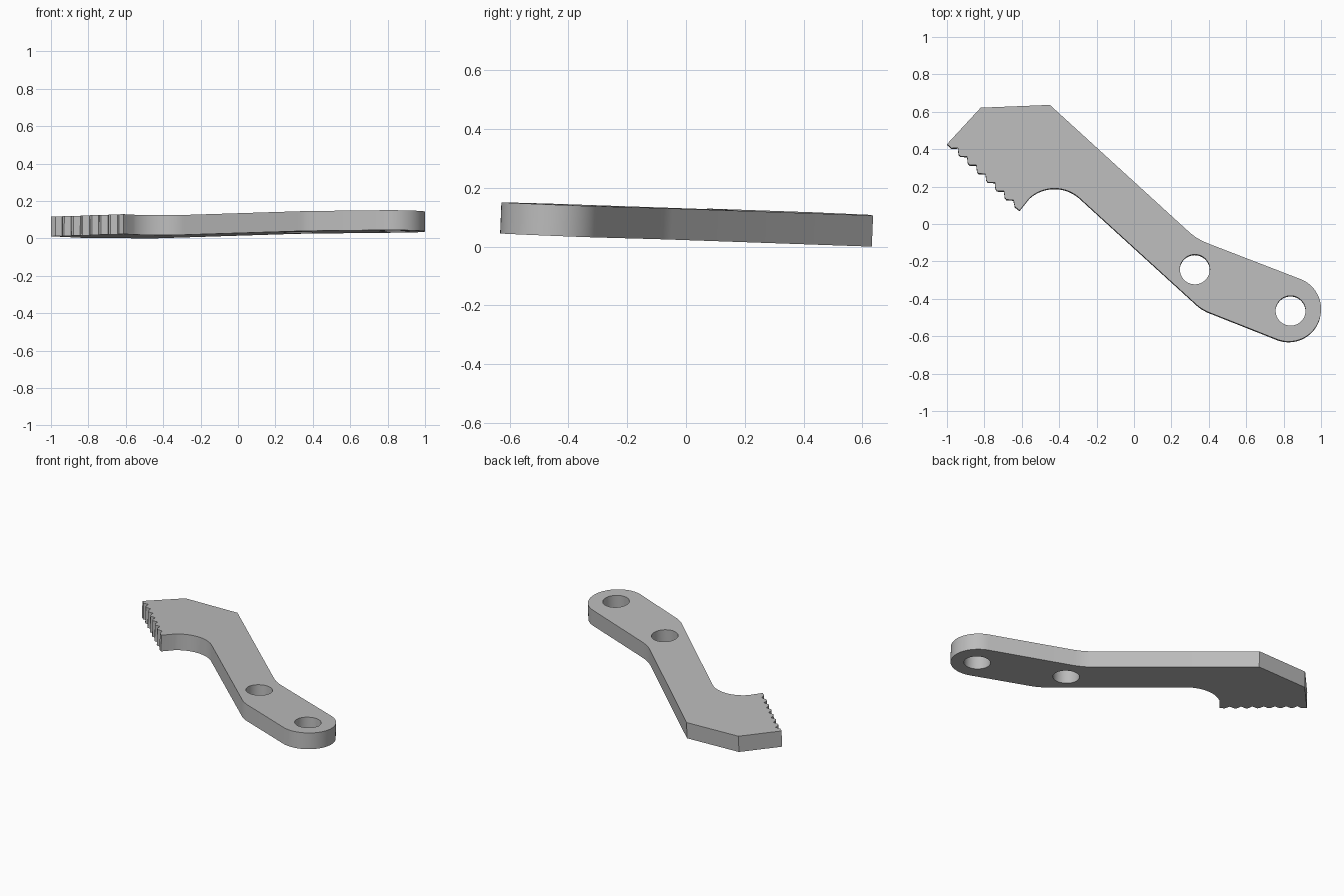
import bpy, bmesh
from math import cos, sin, radians
from mathutils import Vector

cube = bpy.data.objects.get("Cube")
if cube:
    bpy.data.objects.remove(cube, do_unlink=True)

THICKNESS = 0.106


def arc(cx, cy, r, start, end, steps):
    """Points along a circular arc, angles in degrees."""
    angles = [radians(start + (end - start) * i / steps) for i in range(steps + 1)]
    return [(cx + r * cos(a), cy + r * sin(a)) for a in angles]


# Serrated edge: repeated steps with a slightly rounded outer corner
teeth = [(-1.0, 0.425), (-0.975, 0.403)]
for k in range(6):
    dx, dy = 0.0493 * k, -0.0463 * k
    teeth += [(-0.942 + dx, 0.405 + dy), (-0.938 + dx, 0.371 + dy), (-0.929 + dx, 0.360 + dy)]
teeth += [(-0.645, 0.126), (-0.637, 0.09), (-0.612, 0.07)]

# Plate outline: teeth, hollow, lower edge, rounded end, upper edge, head
outline = teeth
outline += arc(-0.425, -0.012, 0.2, 132, 47, 20)
outline += [(0.31, -0.412), (0.335, -0.435), (0.358, -0.453), (0.39, -0.471)]
outline += arc(0.827, -0.458, 0.173, -110, 68, 32)
outline += [(0.39, -0.104), (0.358, -0.089), (0.33, -0.073), (0.30, -0.05)]
outline += [(-0.45, 0.635), (-0.82, 0.62)]

holes = [arc(x, y, 0.08, 0, 352.5, 47) for x, y in ((0.325, -0.245), (0.837, -0.466))]

# Filled, extruded profile turned into a mesh
curve = bpy.data.curves.new("plate_profile", 'CURVE')
curve.dimensions = '2D'
curve.fill_mode = 'BOTH'
curve.extrude = THICKNESS / 2
for loop in [outline] + holes:
    spline = curve.splines.new('POLY')
    spline.points.add(len(loop) - 1)
    for point, (x, y) in zip(spline.points, loop):
        point.co = (x, y, 0, 1)
    spline.use_cyclic_u = True

plate = bpy.data.objects.new("toothed_lever_plate", curve)
bpy.context.collection.objects.link(plate)
bpy.ops.object.select_all(action='DESELECT')
plate.select_set(True)
bpy.context.view_layer.objects.active = plate
bpy.ops.object.convert(target='MESH')
plate = bpy.context.object
plate.name = "toothed_lever_plate"

# Weld, tilt slightly and rest on the ground
tilt = Vector((0, 0, 1)).rotation_difference(Vector((0.005, 0.0405, 1)))
bm = bmesh.new()
bm.from_mesh(plate.data)
bmesh.ops.remove_doubles(bm, verts=bm.verts, dist=0.0001)
bmesh.ops.recalc_face_normals(bm, faces=bm.faces)
bmesh.ops.transform(bm, matrix=tilt.to_matrix().to_4x4(), verts=bm.verts)
lowest = min(v.co.z for v in bm.verts)
bmesh.ops.translate(bm, verts=bm.verts, vec=(0, 0, -lowest))
bm.to_mesh(plate.data)
bm.free()
bpy.ops.object.shade_smooth_by_angle(angle=radians(25))

# Plain grey metal
grey = bpy.data.materials.new("grey_metal")
grey.use_nodes = True
colour = (0.5, 0.5, 0.5, 1)
grey.diffuse_color = colour
grey.node_tree.nodes["Principled BSDF"].inputs["Base Color"].default_value = colour
plate.data.materials.clear()
plate.data.materials.append(grey)
